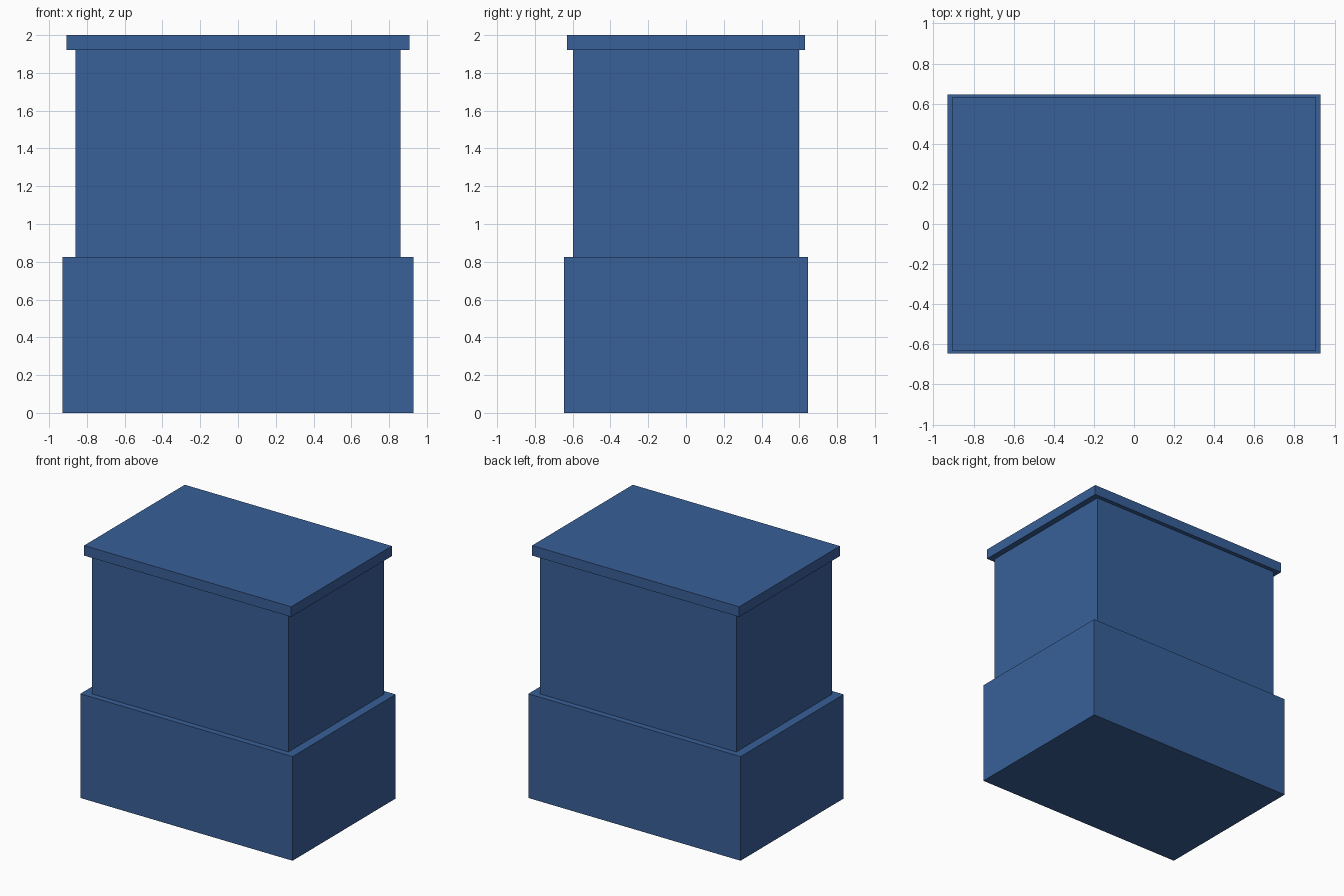
import bpy

if "Cube" in bpy.data.objects:
    bpy.data.objects.remove(bpy.data.objects["Cube"])

# single flat blue
blue = bpy.data.materials.new("blue")
blue.diffuse_color = (0.0395, 0.115, 0.312, 1.0)
blue.use_nodes = True
blue.node_tree.nodes["Principled BSDF"].inputs["Base Color"].default_value = blue.diffuse_color


def box(name, width, depth, z0, z1):
    """Centred box standing between two heights."""
    bpy.ops.mesh.primitive_cube_add(size=1, location=(0, 0, 0))
    ob = bpy.context.object
    ob.name = name
    for v in ob.data.vertices:
        v.co.x *= width
        v.co.y *= depth
        v.co.z = z1 if v.co.z > 0 else z0
    ob.data.materials.append(blue)
    return ob


# wide lower block, narrower upper block, overhanging lid
box("base", 1.86, 1.29, 0.0, 0.825)
box("upper_body", 1.72, 1.195, 0.825, 1.92)
box("lid", 1.815, 1.26, 1.92, 2.0)
